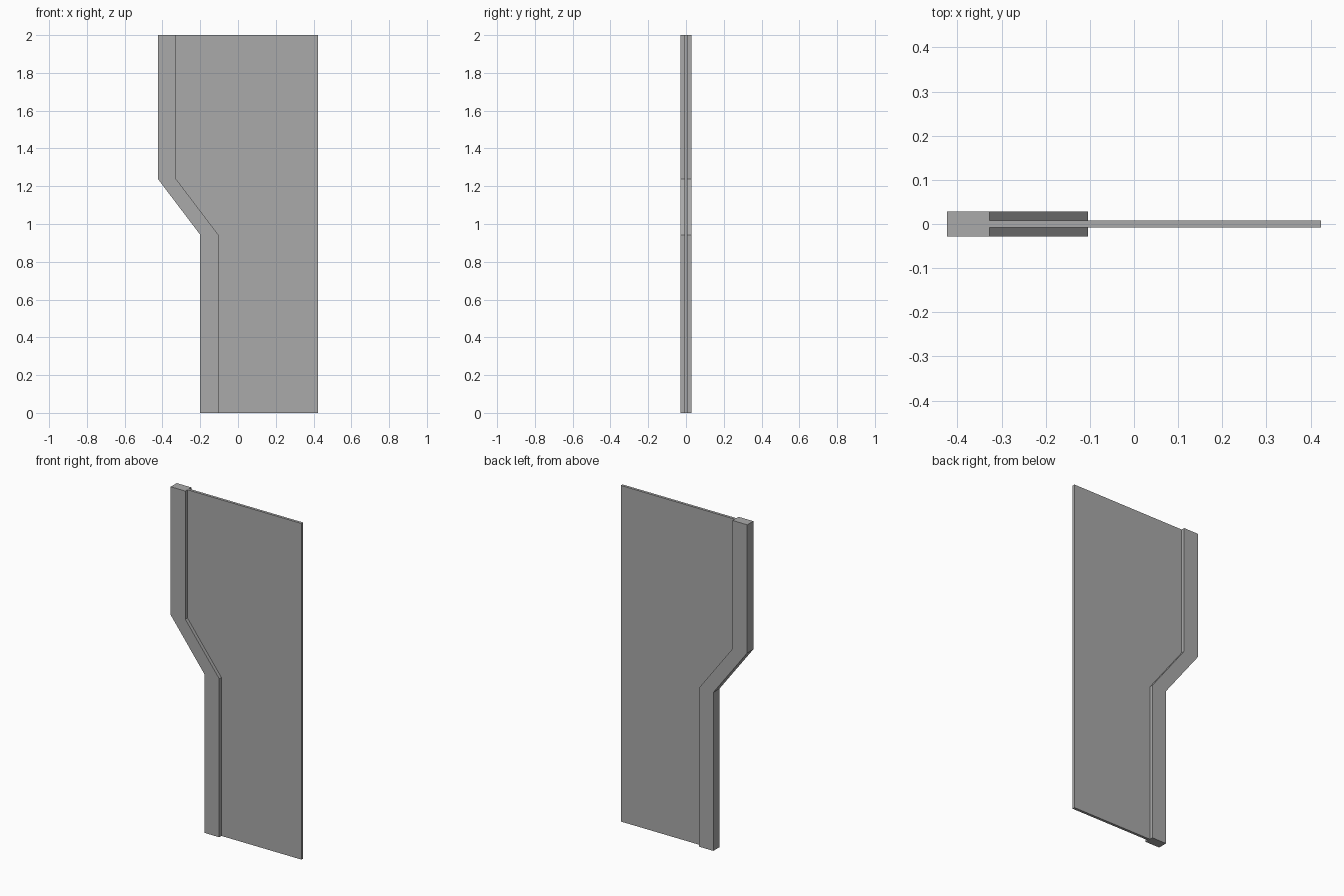
import bpy
import bmesh

cube = bpy.data.objects.get("Cube")
if cube:
    bpy.data.objects.remove(cube, do_unlink=True)

grey = bpy.data.materials.new("plain grey")
grey.use_nodes = True
color = (0.4, 0.4, 0.4, 1)
grey.diffuse_color = color
grey.node_tree.nodes["Principled BSDF"].inputs["Base Color"].default_value = color

# Shared cranked line: x and z, from bottom to top
outer = [(-0.2, 0), (-0.2, 0.943), (-0.423, 1.237), (-0.423, 2)]
WIDTH = 0.096
inner = [(x + WIDTH, z) for x, z in outer]


def slab(name, profile, thickness):
    """Extrude an x-z outline symmetrically along y."""
    bm = bmesh.new()
    face = bm.faces.new([bm.verts.new((x, -thickness / 2, z)) for x, z in profile])
    new = bmesh.ops.extrude_face_region(bm, geom=[face])["geom"]
    verts = [v for v in new if isinstance(v, bmesh.types.BMVert)]
    bmesh.ops.translate(bm, verts=verts, vec=(0, thickness, 0))
    bmesh.ops.recalc_face_normals(bm, faces=bm.faces)
    mesh = bpy.data.meshes.new(name)
    bm.to_mesh(mesh)
    bm.free()
    mesh.materials.append(grey)
    obj = bpy.data.objects.new(name, mesh)
    bpy.context.collection.objects.link(obj)
    return obj


# Thick edge strip and the thin panel that meets it
slab("edge_strip", outer + inner[::-1], 0.057)
slab("panel", inner + [(0.423, 2), (0.423, 0)], 0.016)
